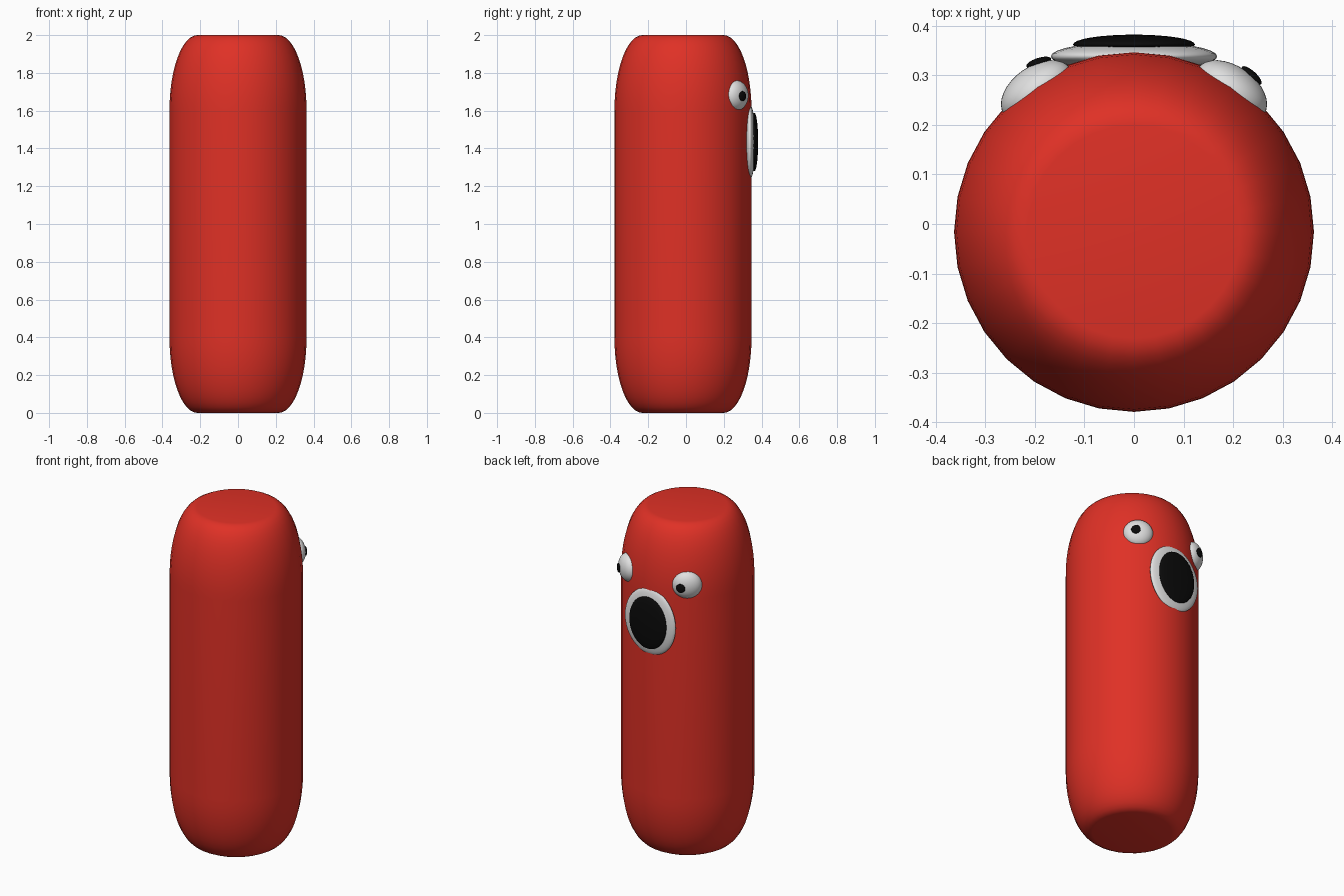
import bpy, bmesh, math
from mathutils import Matrix, Vector

if "Cube" in bpy.data.objects:
    bpy.data.objects.remove(bpy.data.objects["Cube"])


def material(name, rgb):
    m = bpy.data.materials.new(name)
    m.diffuse_color = (*rgb, 1)
    m.use_nodes = True
    m.node_tree.nodes["Principled BSDF"].inputs["Base Color"].default_value = m.diffuse_color
    return m


RED = material("red", (0.74, 0.03, 0.019))
WHITE = material("white", (0.75, 0.75, 0.75))
BLACK = material("black", (0.003, 0.003, 0.003))


def finish(name, bm, mat):
    bmesh.ops.recalc_face_normals(bm, faces=bm.faces)
    for f in bm.faces:
        f.smooth = True
    mesh = bpy.data.meshes.new(name)
    bm.to_mesh(mesh)
    bm.free()
    mesh.materials.append(mat)
    ob = bpy.data.objects.new(name, mesh)
    bpy.context.collection.objects.link(ob)
    return ob


def ellipsoid(name, centre, half, mat, turn=0.0):
    """Squashed sphere; half = (tangent, outward, up), turned about z."""
    bm = bmesh.new()
    m = (Matrix.Translation(centre) @ Matrix.Rotation(turn, 4, 'Z')
         @ Matrix.Diagonal((*half, 1)))
    bmesh.ops.create_uvsphere(bm, u_segments=32, v_segments=20, radius=1, matrix=m)
    return finish(name, bm, mat)


# Body: 32-sided tube with tall elliptical rounding at both ends
SIDES, R, FLAT, RISE, CY = 32, 0.363, 0.215, 0.40, -0.016
STEPS = 12
arc = [(FLAT + (R - FLAT) * math.cos(a), RISE * math.sin(a))
       for a in (math.pi / 2 * i / STEPS for i in range(STEPS + 1))]
profile = [(r, RISE - h) for r, h in reversed(arc)] + [(r, 2 - RISE + h) for r, h in arc]
bm = bmesh.new()
rings = [[bm.verts.new((r * math.cos(2 * math.pi * i / SIDES),
                        CY + r * math.sin(2 * math.pi * i / SIDES), z))
          for i in range(SIDES)] for r, z in profile]
for lo, hi in zip(rings, rings[1:]):
    for i in range(SIDES):
        j = (i + 1) % SIDES
        bm.faces.new((lo[i], lo[j], hi[j], hi[i]))
bm.faces.new(rings[0][::-1])
bm.faces.new(rings[-1])
finish("body", bm, RED)

# Eyes: pupils both glance towards +x
ANGLE = math.radians(35)
T, N = 0.082, 0.052
for side, label, shift in ((1, "right", 0.016), (-1, "left", 0.036)):
    turn = -side * ANGLE
    centre = Vector((side * 0.195, 0.267, 1.68))
    ellipsoid(label + "_eye", centre, (T, N, 0.08), WHITE, turn)
    # pupil sits on the eye surface and follows its slope
    out = N * math.sqrt(1 - (shift / T) ** 2)
    pos = centre + Matrix.Rotation(turn, 3, 'Z') @ Vector((shift, out, -0.003))
    slope = -math.atan2(shift * N * N, out * T * T)
    ellipsoid(label + "_pupil", pos, (0.026, 0.009, 0.026), BLACK, turn + slope)

# Mouth: pale lips with a dark opening
ellipsoid("lips", (0, 0.338, 1.434), (0.168, 0.03, 0.197), WHITE)
ellipsoid("mouth_opening", (0, 0.362, 1.434), (0.123, 0.02, 0.155), BLACK)
